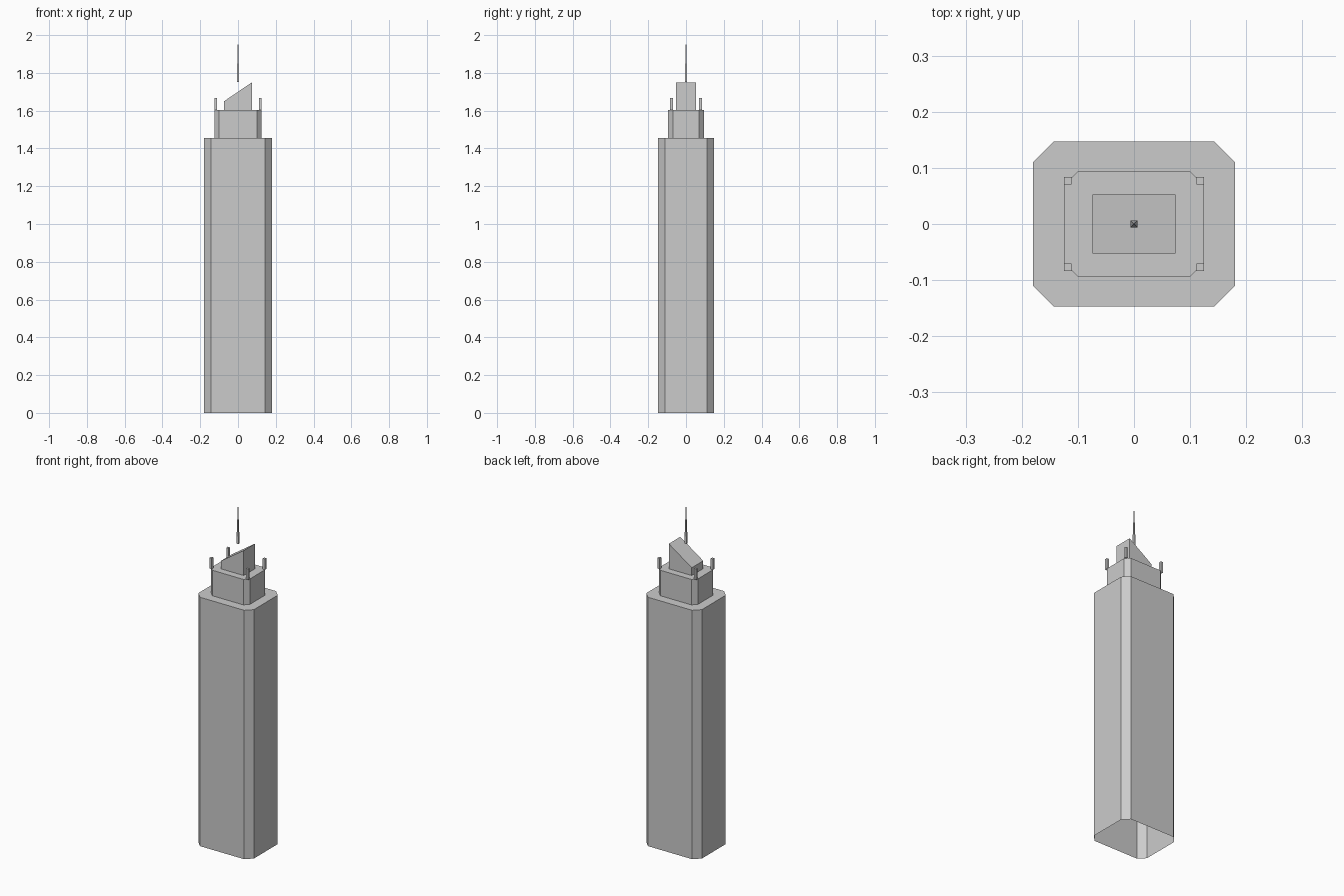
import bpy, bmesh

if "Cube" in bpy.data.objects:
    bpy.data.objects.remove(bpy.data.objects["Cube"])

gray = bpy.data.materials.new("concrete_gray")
gray.diffuse_color = (0.6, 0.6, 0.6, 1)
gray.use_nodes = True
gray.node_tree.nodes["Principled BSDF"].inputs["Base Color"].default_value = gray.diffuse_color


def finish(name, bm):
    bmesh.ops.recalc_face_normals(bm, faces=bm.faces)
    mesh = bpy.data.meshes.new(name)
    bm.to_mesh(mesh)
    bm.free()
    mesh.materials.append(gray)
    obj = bpy.data.objects.new(name, mesh)
    bpy.context.collection.objects.link(obj)
    return obj


def prism(name, outline, z0, top_z):
    """Open-bottomed extrusion; top_z(x) gives the roof height."""
    bm = bmesh.new()
    low = [bm.verts.new((x, y, z0)) for x, y in outline]
    high = [bm.verts.new((x, y, top_z(x))) for x, y in outline]
    n = len(outline)
    for i in range(n):
        j = (i + 1) % n
        bm.faces.new((low[i], low[j], high[j], high[i]))
    bm.faces.new(high)
    return finish(name, bm)


def rect(w, d, cx=0, cy=0):
    return [(cx - w, cy - d), (cx + w, cy - d), (cx + w, cy + d), (cx - w, cy + d)]


def chamfered(w, d, c):
    return [(-w + c, -d), (w - c, -d), (w, -d + c), (w, d - c),
            (w - c, d), (-w + c, d), (-w, d - c), (-w, -d + c)]


# Main shaft and upper tier with cut corners
prism("tower_shaft", chamfered(0.18, 0.147, 0.037), 0, lambda x: 1.455)
prism("upper_tier", chamfered(0.125, 0.094, 0.025), 1.455, lambda x: 1.604)

# Slanted crown rising toward +x
prism("slanted_crown", rect(0.074, 0.053), 1.604, lambda x: 1.70 + x * 0.68)

# Corner posts on the upper tier
for sx in (-1, 1):
    for sy in (-1, 1):
        prism("corner_post", rect(0.007, 0.007, sx * 0.118, sy * 0.077),
              1.604, lambda x: 1.667)

# Four-sided tapering spire
bm = bmesh.new()
base = [bm.verts.new((x, y, 1.752)) for x, y in rect(0.0065, 0.0065)]
tip = bm.verts.new((0, 0, 2.0))
bm.faces.new(base)
for i in range(4):
    bm.faces.new((base[i], base[(i + 1) % 4], tip))
finish("spire", bm)
